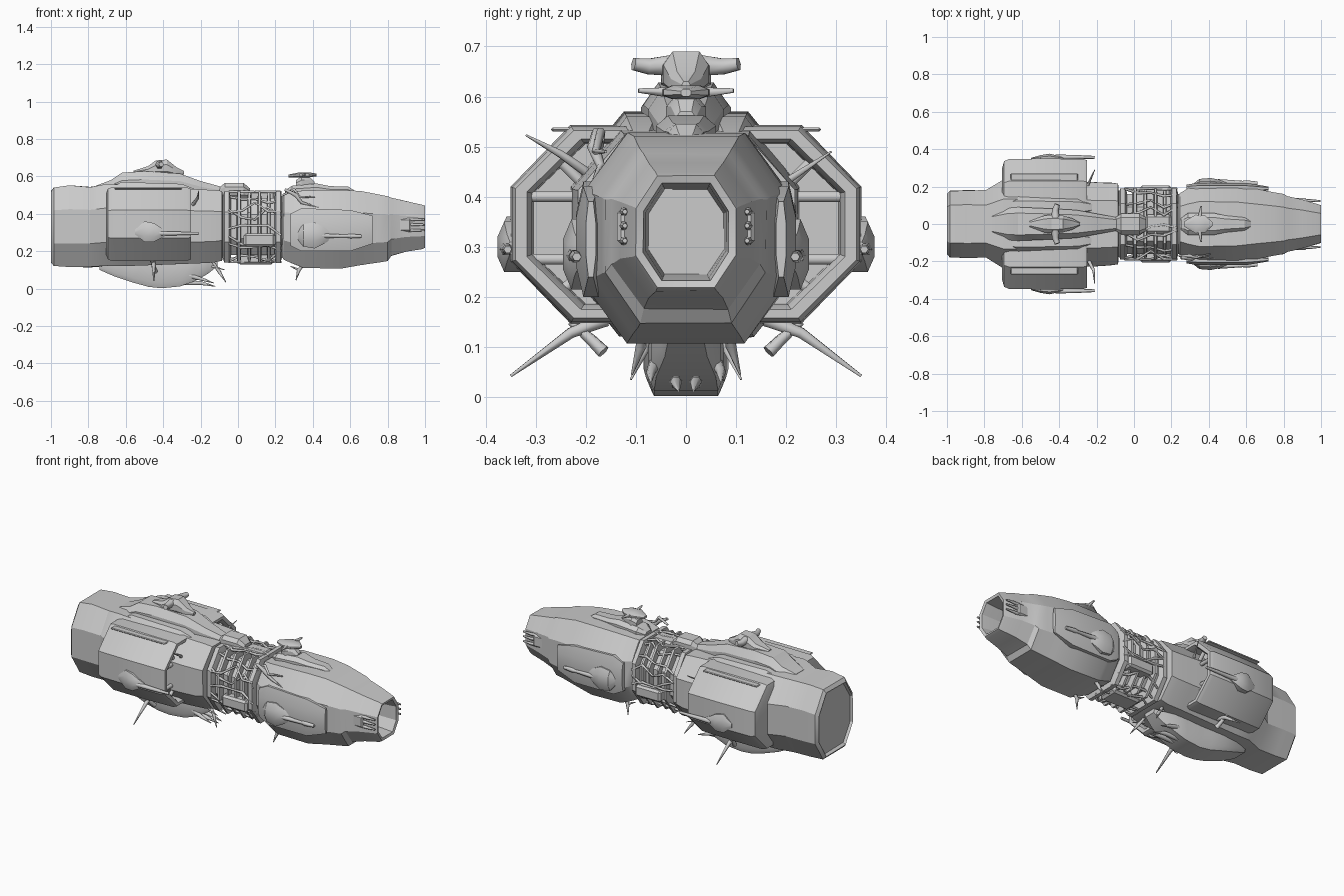
import bpy, bmesh, math, random
from mathutils import Vector

random.seed(4)

def finish(name, bm, angle=28):
    bmesh.ops.recalc_face_normals(bm, faces=bm.faces)
    me = bpy.data.meshes.new(name)
    bm.to_mesh(me)
    bm.free()
    for p in me.polygons:
        p.use_smooth = True
    me.set_sharp_from_angle(angle=math.radians(angle))
    ob = bpy.data.objects.new(name, me)
    bpy.context.collection.objects.link(ob)
    return ob

def loft(name, secs, a=.57, b=.42, cy=0, wobble=0, closed=False):
    """Octagonal sections (x, half width, z low, z high) skinned along x."""
    bm = bmesh.new()
    rings = []
    for x, w, z0, z1 in secs:
        c, h = (z0 + z1) / 2, (z1 - z0) / 2
        pts = [(a, 1), (1, b), (1, -b), (a, -1), (-a, -1), (-1, -b), (-1, b), (-a, 1)]
        k = lambda: 1 + random.uniform(-wobble, wobble)
        rings.append([bm.verts.new((x, cy + p * w * k(), c + q * h * k())) for p, q in pts])
    n = len(rings)
    for i in range(n if closed else n - 1):
        r, s = rings[i], rings[(i + 1) % n]
        for j in range(8):
            m = (j + 1) % 8
            bm.faces.new((r[j], r[m], s[m], s[j]))
    if not closed:
        bm.faces.new(rings[0])
        bm.faces.new(rings[-1])
    return finish(name, bm)

def box(name, lo, hi, bevel=.008):
    bm = bmesh.new()
    bmesh.ops.create_cube(bm, size=1)
    for v in bm.verts:
        v.co = Vector([lo[i] + (v.co[i] + .5) * (hi[i] - lo[i]) for i in range(3)])
    if bevel:
        bmesh.ops.bevel(bm, geom=bm.edges[:], offset=bevel, segments=1, affect='EDGES')
    return finish(name, bm)

def rod(name, pts, radii):
    cu = bpy.data.curves.new(name, 'CURVE')
    cu.dimensions = '3D'
    cu.bevel_depth, cu.bevel_resolution, cu.use_fill_caps = 1, 1, True
    sp = cu.splines.new('POLY')
    sp.points.add(len(pts) - 1)
    for p, co, r in zip(sp.points, pts, radii):
        p.co, p.radius = (*co, 1), r
    ob = bpy.data.objects.new(name, cu)
    bpy.context.collection.objects.link(ob)

# Stern hull with recessed rear plate
loft("stern_hull", [(-.985, .13, .18, .48), (-.985, .155, .15, .51), (-1, .16, .14, .52),
    (-.985, .178, .12, .54), (-.9, .18, .115, .55), (-.79, .18, .115, .545),
    (-.70, .235, .12, .56), (-.60, .235, .12, .555), (-.22, .225, .135, .53),
    (-.13, .22, .14, .525), (-.085, .215, .15, .52), (-.08, .16, .18, .48)], wobble=.012)

# Wide pods: open at the front with a rim
loft("side_pods", [(-.705, .30, .18, .51), (-.695, .335, .155, .535), (-.67, .347, .147, .543),
    (-.47, .35, .147, .543), (-.27, .347, .15, .54), (-.25, .34, .158, .532),
    (-.25, .318, .175, .515), (-.275, .308, .185, .507), (-.34, .305, .187, .505)], a=.66, b=.38)

# Neck core and ribs
loft("neck_core", [(-.10, .16, .18, .485), (.27, .16, .18, .485)])
for x, t, g in [(-.06, .022, .01), (.005, .012, .012), (.06, .01, .004), (.115, .01, .01),
                (.165, .01, .004), (.215, .02, .012)]:
    loft("neck_rib", [(x - t, .168, .165, .49), (x - t * .6, .18 + g, .15 - g, .51 + g),
                      (x + t * .6, .18 + g, .15 - g, .51 + g), (x + t, .168, .165, .49)])

# Bow hull with hollow nose
loft("bow_hull", [(.235, .15, .17, .49), (.245, .165, .155, .51), (.29, .19, .135, .515),
    (.35, .21, .112, .525), (.55, .205, .108, .528), (.66, .185, .125, .52), (.75, .168, .14, .505),
    (.80, .16, .148, .495), (.82, .148, .175, .485), (.90, .13, .198, .468), (.985, .105, .212, .448),
    (1, .10, .218, .442), (.995, .085, .232, .428), (.95, .08, .238, .422), (.84, .075, .245, .415)],
    wobble=.01)

# Dorsal ridge, cap and bow ridge
loft("dorsal_ridge", [(-.76, .06, .5, .55), (-.68, .085, .5, .58), (-.62, .09, .5, .62),
    (-.5, .085, .5, .628), (-.31, .075, .5, .615), (-.2, .055, .49, .575), (-.09, .035, .49, .545)],
    a=.65, b=.3)
loft("dorsal_cap", [(-.10, .035, .49, .54), (-.07, .055, .48, .565), (.03, .055, .48, .565),
    (.065, .035, .48, .535)], a=.65, b=.5)
loft("bow_ridge", [(.25, .03, .48, .525), (.29, .06, .48, .55), (.42, .06, .48, .562),
    (.49, .045, .48, .548), (.59, .035, .48, .545), (.63, .02, .48, .52)], a=.6, b=.5)

# Dorsal turrets with winged heads
loft("rear_turret", [(-.56, .015, .61, .63), (-.48, .045, .60, .655), (-.44, .05, .60, .685),
    (-.38, .045, .60, .69), (-.33, .03, .60, .65), (-.29, .008, .61, .63)], a=.6, b=.4)
loft("bow_turret_base", [(.31, .03, .53, .58), (.34, .04, .53, .60), (.38, .03, .53, .60),
                         (.41, .02, .53, .57)])
loft("bow_turret_head", [(.27, .015, .595, .61), (.33, .05, .595, .622), (.38, .045, .595, .622),
                         (.42, .01, .6, .615)])
for s in (-1, 1):
    rod("rear_turret_wing", [(-.42, s * .03, .662), (-.42, s * .075, .66), (-.41, s * .105, .665)],
        [.024, .018, .014])
    rod("bow_turret_wing", [(.35, s * .03, .608), (.36, s * .095, .612)], [.012, .005])

# Ventral fairing and hanging fangs
loft("ventral_fairing", [(-.74, .05, .10, .2), (-.66, .075, .065, .2), (-.56, .085, .032, .2),
    (-.48, .08, .01, .2), (-.41, .075, .002, .2), (-.31, .075, .012, .2), (-.23, .07, .04, .2),
    (-.16, .05, .08, .2), (-.11, .04, .12, .2)], a=.85, b=.7)
for s in (-1, 1):
    rod("ventral_fang", [(-.30, s * .02, .03), (-.2, s * .02, .03), (-.12, s * .015, .012)],
        [.014, .012, .002])
    rod("ventral_tusk", [(-.26, s * .06, .07), (-.19, s * .07, .05), (-.13, s * .07, .03)],
        [.014, .01, .002])
    rod("neck_spike", [(-.14, s * .075, .15), (-.10, s * .085, .09), (-.065, s * .11, .035)],
        [.008, .01, .002])
    rod("neck_spike_small", [(-.14, s * .08, .12), (-.07, s * .095, .10)], [.007, .002])

    # Gun blisters on pods and bow
    loft("pod_blister", [(-.55, .008, .29, .315), (-.5, .022, .25, .36), (-.45, .03, .25, .35),
        (-.41, .02, .27, .325), (-.38, .01, .285, .31)], cy=s * .346)
    rod("pod_gun", [(-.42, s * .358, .295), (-.29, s * .358, .295), (-.21, s * .356, .295)],
        [.014, .01, .008])
    loft("bow_blister", [(.32, .012, .26, .31), (.35, .035, .225, .345), (.41, .04, .215, .355),
        (.46, .03, .24, .33), (.50, .012, .265, .305)], cy=s * .206)
    rod("bow_gun", [(.45, s * .226, .283), (.58, s * .222, .281), (.60, s * .22, .281),
        (.66, s * .218, .28)], [.014, .009, .014, .009])

    # Flank plates and rails
    loft("bow_flank", [(.28, .02, .23, .40), (.34, .03, .20, .43), (.6, .03, .2, .42),
        (.72, .01, .24, .39)], cy=s * (.19), a=.5)
    box("pod_corner_rail", (-.66, s * .24 - .03, .53), (-.30, s * .24 + .03, .538), .004)
    loft("upper_fillet", [(-.70, .04, .46, .54), (-.62, .06, .46, .57), (-.30, .05, .46, .56),
        (-.2, .02, .46, .52)], cy=s * .09)

    # Ribs inside the pod openings
    for z in (.275, .40):
        rod("pod_strut", [(-.285, s * .20, z), (-.285, s * .325, z)], [.012, .012])
    for z0, z1 in ((.41, .49), (.26, .195)):
        rod("pod_brace", [(-.285, s * .19, z0), (-.285, s * .27, z1)], [.012, .012])

    # Long outrigger antenna below each pod
    rod("outrigger", [(-.46, s * .16, .155), (-.45, s * .23, .128), (-.45, s * .35, .042)],
        [.016, .012, .003])
    rod("outrigger_fork", [(-.46, s * .23, .15), (-.45, s * .19, .115), (-.44, s * .165, .09)],
        [.008, .012, .014])
    rod("bow_keel_spike", [(.36, s * .085, .14), (.325, s * .09, .10), (.31, s * .108, .045)],
        [.009, .011, .002])
    rod("bow_keel_barb", [(.325, s * .09, .10), (.28, s * .08, .12)], [.008, .002])

    # Nose prongs
    box("prong_mount", (.85, s * .118 - .02, .305), (.925, s * .118 + .02, .375), .008)
    for z in (.312, .342, .37):
        rod("nose_prong", [(.89, s * .122, z), (.95, s * .125, z), (.998, s * .122, z)],
            [.011, .008, .005])

    # Neck machinery box
    box("neck_box", (.03, s * .165 - .04, .225), (.2, s * .165 + .04, .295), .012)

# Boxes above and below the neck
box("neck_belly_box", (.0, -.06, .13), (.19, .06, .2), .012)
box("neck_top_box", (.06, -.05, .46), (.2, .05, .522), .012)

# Tangled cables wound around the neck
for i in range(20):
    t = i / 20 * math.tau + random.uniform(-.1, .1)
    pts = []
    for k in range(5):
        u = t + random.uniform(-.22, .22)
        f = .188 / max(abs(math.cos(u)), abs(math.sin(u)),
                       (abs(math.cos(u)) + abs(math.sin(u))) / 1.45)
        pts.append((-.05 + k * .07, math.cos(u) * f, .33 + math.sin(u) * f))
    rod("neck_cable", pts, [.006, .008, .006, .008, .006])

# Twisted aerials on the near shoulder
rod("pod_aerial", [(-.24, -.20, .45), (-.215, -.25, .485), (-.21, -.32, .523)], [.01, .008, .002])
rod("pod_aerial_stub", [(-.25, .2, .43), (-.21, .29, .49)], [.008, .002])
rod("shoulder_aerial", [(.25, -.18, .53), (.31, -.185, .50), (.34, -.17, .46), (.43, -.185, .435)],
    [.008, .013, .009, .002])
rod("shoulder_aerial_loop", [(.24, -.17, .5), (.30, -.17, .53), (.33, -.18, .49), (.41, -.16, .49)],
    [.006, .009, .008, .003])
